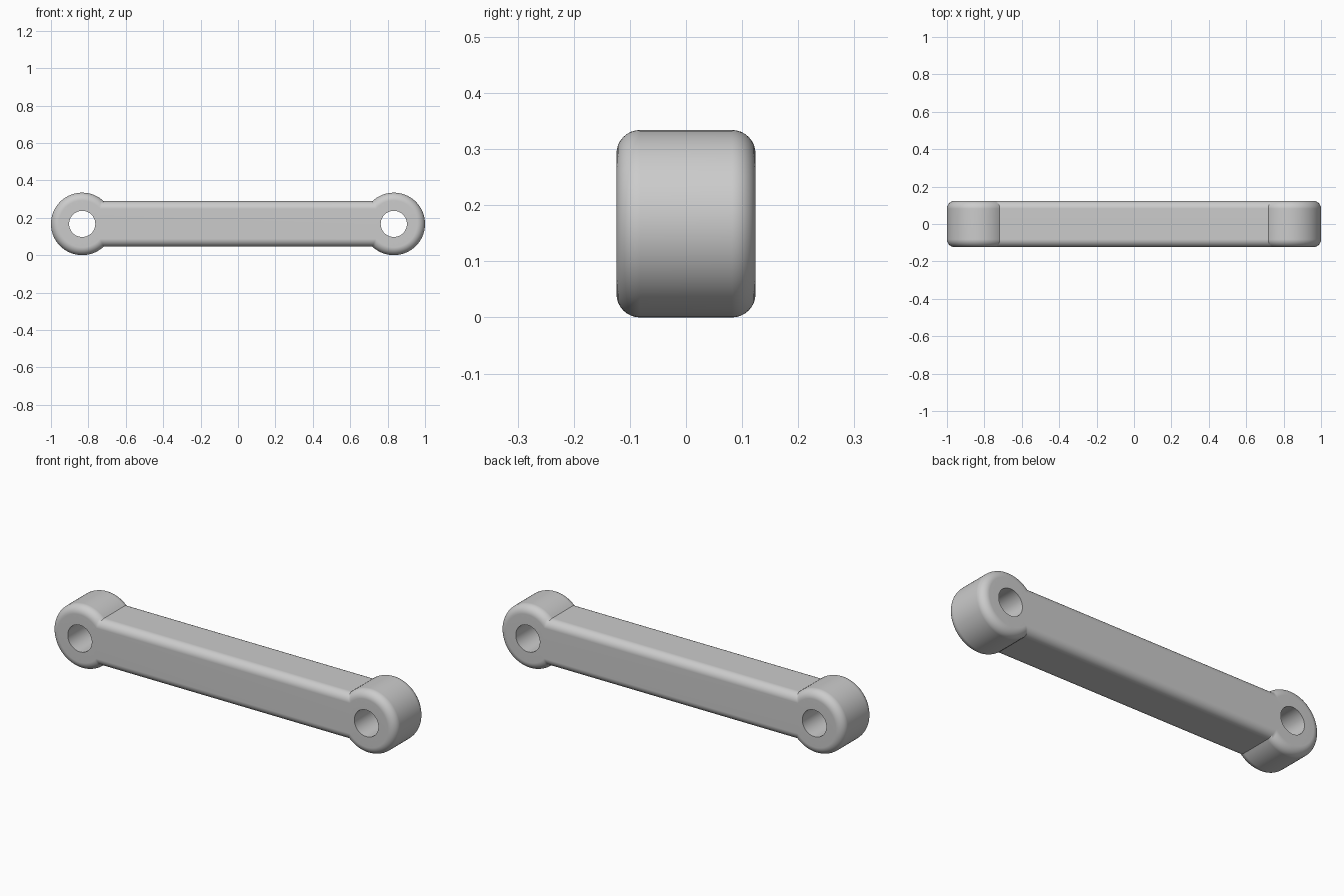
import bpy, bmesh, math

cube = bpy.data.objects.get("Cube")
if cube:
    bpy.data.objects.remove(cube)

END_X, MID_Z = 0.833, 0.167          # centre of each eye
EYE_R, BAR_H, HOLE_R = 0.167, 0.122, 0.07
HALF_D, FILLET = 0.124, 0.042        # half depth and edge rounding
ARC, STEPS, HOLE_SEG = 56, 8, 48


def outline(inset):
    """Eye arcs joined by straight bar sides, shrunk inward by inset."""
    r, h = EYE_R - inset, BAR_H - inset
    start = math.pi - math.asin(h / r)
    right = []
    for i in range(ARC + 1):
        a = -start + 2 * start * i / ARC
        right.append((END_X + r * math.cos(a), r * math.sin(a)))
    return right + [(-x, -z) for x, z in right]


def add_ring(bm, points, y):
    return [bm.verts.new((x, y, MID_Z + z)) for x, z in points]


def bridge(bm, a, b):
    n = len(a)
    for i in range(n):
        j = (i + 1) % n
        bm.faces.new((a[i], a[j], b[j], b[i]))


def loop_edges(bm, ring):
    return [bm.edges.get((v, ring[i - 1])) for i, v in enumerate(ring)]


bm = bmesh.new()

# Rounded outer shell, front to back
layers = []
for i in range(STEPS + 1):
    a = math.pi / 2 * i / STEPS
    layers.append((FILLET * (1 - math.sin(a)), -HALF_D + FILLET * (1 - math.cos(a))))
layers += [(d, -y) for d, y in reversed(layers)]
shell = [add_ring(bm, outline(d), y) for d, y in layers]
for a, b in zip(shell, shell[1:]):
    bridge(bm, a, b)

# Through holes in both eyes
caps = [loop_edges(bm, shell[0]), loop_edges(bm, shell[-1])]
for side in (-1, 1):
    circle = []
    for i in range(HOLE_SEG):
        a = math.tau * i / HOLE_SEG
        circle.append((side * END_X + HOLE_R * math.cos(a), HOLE_R * math.sin(a)))
    front, back = add_ring(bm, circle, -HALF_D), add_ring(bm, circle, HALF_D)
    bridge(bm, front, back)
    caps[0] += loop_edges(bm, front)
    caps[1] += loop_edges(bm, back)

# Flat front and back faces around the holes
for edges in caps:
    bmesh.ops.triangle_fill(bm, use_beauty=True, use_dissolve=False, edges=edges)
bmesh.ops.recalc_face_normals(bm, faces=bm.faces[:])

mesh = bpy.data.meshes.new("link_arm")
bm.to_mesh(mesh)
bm.free()
arm = bpy.data.objects.new("link_arm", mesh)
bpy.context.collection.objects.link(arm)

# Plain grey material
grey = bpy.data.materials.new("light_grey")
grey.use_nodes = True
colour = (0.6, 0.6, 0.6, 1)
grey.diffuse_color = colour
grey.node_tree.nodes["Principled BSDF"].inputs["Base Color"].default_value = colour
mesh.materials.append(grey)

# Smooth fillets with crisp hole rims and eye joints
bpy.ops.object.select_all(action='DESELECT')
arm.select_set(True)
bpy.context.view_layer.objects.active = arm
bpy.ops.object.shade_smooth_by_angle(angle=math.radians(30))
weighted = arm.modifiers.new("even_shading", 'WEIGHTED_NORMAL')
weighted.keep_sharp = True
